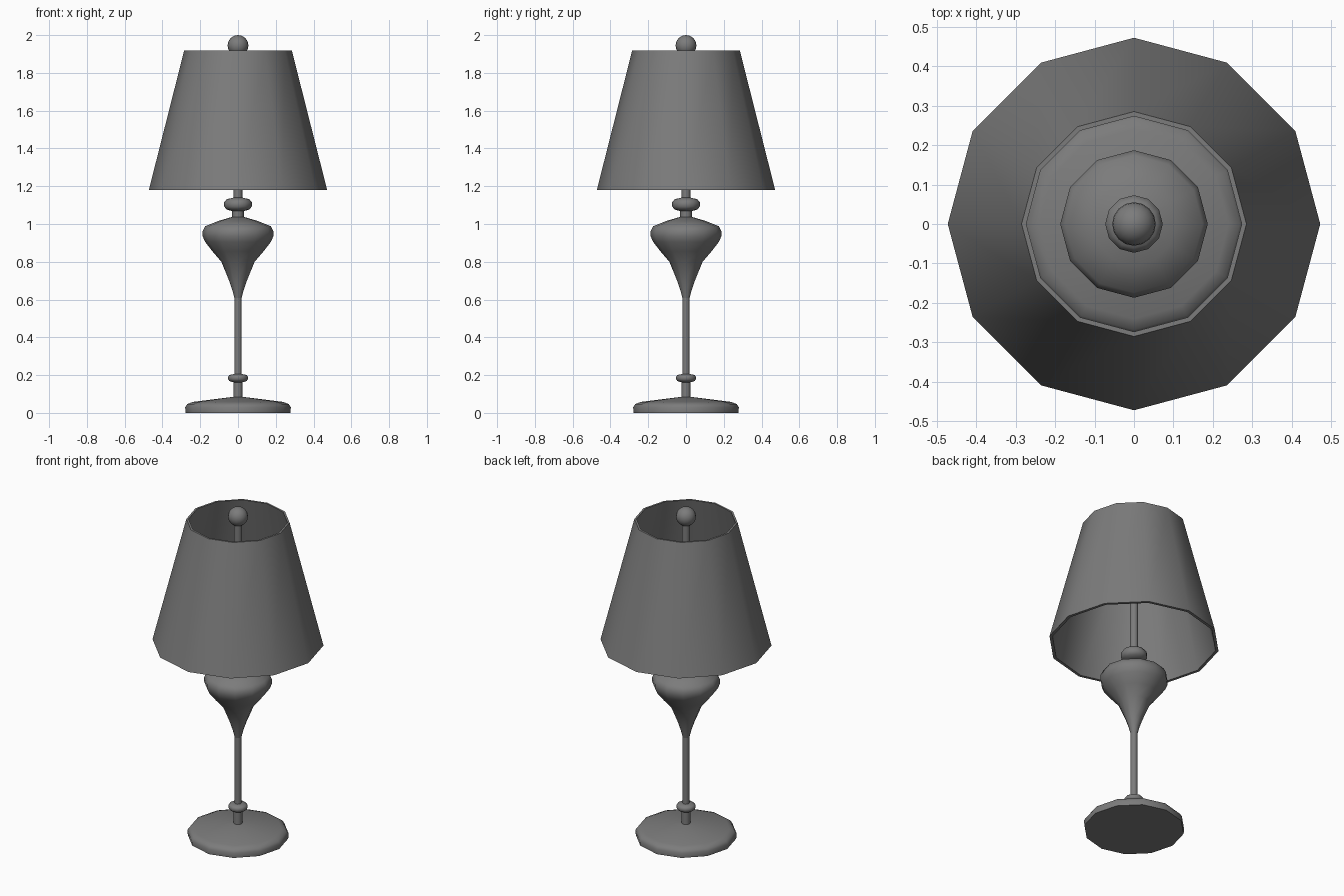
import bpy, bmesh, math

cube = bpy.data.objects.get("Cube")
if cube:
    bpy.data.objects.remove(cube, do_unlink=True)

grey = bpy.data.materials.new("dark_grey")
grey.use_nodes = True
colour = (0.2, 0.2, 0.2, 1)
grey.diffuse_color = colour
grey.node_tree.nodes["Principled BSDF"].inputs["Base Color"].default_value = colour

SIDES = 12


def finish(name, bm):
    """Turn a bmesh into a smooth-shaded object with sharp creases."""
    bmesh.ops.recalc_face_normals(bm, faces=bm.faces)
    mesh = bpy.data.meshes.new(name)
    bm.to_mesh(mesh)
    bm.free()
    mesh.materials.append(grey)
    obj = bpy.data.objects.new(name, mesh)
    bpy.context.collection.objects.link(obj)
    bpy.ops.object.select_all(action="DESELECT")
    obj.select_set(True)
    bpy.context.view_layer.objects.active = obj
    bpy.ops.object.shade_smooth_by_angle(angle=math.radians(45))


def lathe(name, profile, loop=False):
    """Turn (radius, height) points around z; loop joins the profile's ends."""
    bm = bmesh.new()
    rings = []
    for r, z in profile:
        angles = [2 * math.pi * i / SIDES for i in range(SIDES)]
        rings.append([bm.verts.new((r * math.cos(a), r * math.sin(a), z)) for a in angles])
    pairs = list(zip(rings, rings[1:]))
    if loop:
        pairs.append((rings[-1], rings[0]))
    else:
        bm.faces.new(rings[0])
        bm.faces.new(rings[-1])
    for low, high in pairs:
        for i in range(SIDES):
            j = (i + 1) % SIDES
            bm.faces.new((low[i], low[j], high[j], high[i]))
    finish(name, bm)


# Foot and lower stem
lathe("base", [(0.277, 0), (0.28, 0.03), (0.268, 0.047), (0.24, 0.058), (0.024, 0.085)])
lathe("lower_stem", [(0.024, 0.08), (0.024, 0.17)])
lathe("lower_collar", [(0.024, 0.162), (0.045, 0.168), (0.053, 0.178),
                       (0.053, 0.192), (0.045, 0.201), (0.02, 0.206)])
lathe("stem", [(0.019, 0.2), (0.019, 0.62)])

# Vase-shaped body
lathe("body", [(0.019, 0.607), (0.03, 0.65), (0.047, 0.7), (0.088, 0.8), (0.135, 0.855),
               (0.174, 0.905), (0.187, 0.935), (0.187, 0.962), (0.174, 0.988),
               (0.105, 1.016), (0.03, 1.038)])

# Neck, upper collar and the rod through the shade
lathe("neck", [(0.031, 1.03), (0.031, 1.08)])
lathe("upper_collar", [(0.031, 1.068), (0.06, 1.077), (0.073, 1.092),
                       (0.073, 1.115), (0.06, 1.131), (0.023, 1.14)])
lathe("rod", [(0.023, 1.13), (0.023, 1.91)])

# Open, thin-walled shade
lathe("shade", [(0.472, 1.18), (0.285, 1.918), (0.273, 1.918), (0.455, 1.18)], loop=True)

# Ball on top
ball = bmesh.new()
bmesh.ops.create_uvsphere(ball, u_segments=16, v_segments=12, radius=0.055)
bmesh.ops.translate(ball, verts=ball.verts, vec=(0, 0, 1.945))
finish("finial", ball)
